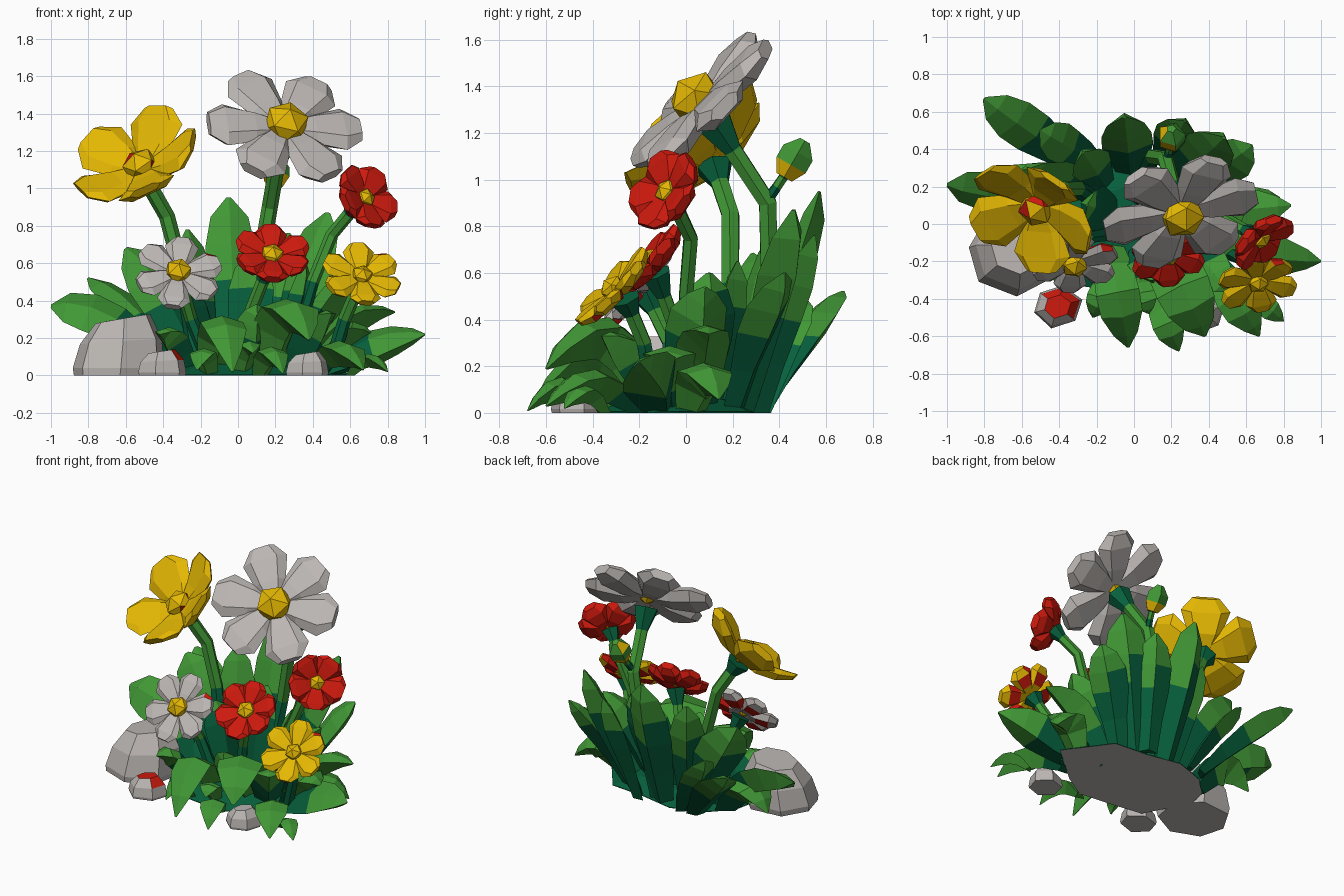
import bpy, bmesh, math, random
from mathutils import Vector as V

if "Cube" in bpy.data.objects:
    bpy.data.objects.remove(bpy.data.objects["Cube"])
random.seed(4)

def material(name, c):
    m = bpy.data.materials.new(name)
    m.diffuse_color = (*c, 1)
    m.use_nodes = True
    m.node_tree.nodes["Principled BSDF"].inputs["Base Color"].default_value = m.diffuse_color
    return m

MATS = [material("bright_green", (0.052, 0.31, 0.036)), material("deep_green", (0.002, 0.115, 0.046)),
        material("grey", (0.5, 0.47, 0.45)), material("yellow", (0.78, 0.48, 0.001)),
        material("red", (0.61, 0.01, 0.004))]
GREEN, DEEP, GREY, YELLOW, RED = range(5)

def finish(name, bm):
    for v in bm.verts:
        v.co.z = max(v.co.z, 0)
    bmesh.ops.recalc_face_normals(bm, faces=bm.faces)
    me = bpy.data.meshes.new(name)
    bm.to_mesh(me)
    bm.free()
    for m in MATS:
        me.materials.append(m)
    ob = bpy.data.objects.new(name, me)
    bpy.context.collection.objects.link(ob)
    return ob

def loft(bm, rings, color):
    """Skin a list of point rings; color(ring index, side index) gives the material."""
    vs = [[bm.verts.new(p) for p in r] for r in rings]
    n = len(vs[0])
    for i in range(len(vs) - 1):
        for j in range(n):
            k = (j + 1) % n
            f = bm.faces.new((vs[i][j], vs[i][k], vs[i + 1][k], vs[i + 1][j]))
            f.material_index = color(i, j)
    bm.faces.new(vs[0][::-1]).material_index = color(0, 0)
    bm.faces.new(vs[-1]).material_index = color(len(vs) - 2, 0)

def bezier(a, b, c, t):
    return a * (1 - t) ** 2 + b * 2 * t * (1 - t) + c * t * t

BLUNT = (0.5, 0.75, 0.95, 1, 0.72, 0.1)
POINTED = (0.6, 0.85, 1, 0.88, 0.5, 0.05)

# Leaf: fat diamond section swept along an arched path, rolled to face the front
def leaf(name, base, tip, width, arch=0.1, deep=0.5, roll=0.0, thick=0.65, shape=BLUNT):
    a, c = V(base), V(tip)
    b = a.lerp(c, 0.45) + V((0, 0, arch))
    out = V((c.x - a.x, c.y - a.y, 0)).normalized()
    flat = V((-out.y, out.x, 0))
    ts = (0, 0.25, 0.5, 0.7, 0.88, 1)
    rings = []
    for t, w in zip(ts, shape):
        p = bezier(a, b, c, t)
        tan = (bezier(a, b, c, t + 0.01) - bezier(a, b, c, t - 0.01)).normalized()
        nor = tan.cross(flat).normalized() + V((0, -roll, 0))
        nor = (nor - tan * nor.dot(tan)).normalized()
        side = nor.cross(tan)
        h = w * width / 2 * random.uniform(0.93, 1.07)
        rings.append([p - side * h, p + nor * 0.3 * h, p + side * h, p - nor * thick * h])
    bm = bmesh.new()
    loft(bm, rings, lambda i, j: DEEP if ts[i + 1] <= deep + (0.2 if j == 2 and shape is BLUNT else 0) else GREEN)
    finish(name, bm)

# Stem: tapered six-sided tube flaring under the bloom
def stem(name, pts, r, flare=2.2):
    pts = [V(p) for p in pts]
    pts.insert(-1, pts[-2].lerp(pts[-1], 0.65))
    rs = [1.2] + [1] * (len(pts) - 2) + [flare]
    rings = []
    for i, p in enumerate(pts):
        tan = (pts[min(i + 1, len(pts) - 1)] - pts[max(i - 1, 0)]).normalized()
        u = tan.cross(V((0, 1, 0.2))).normalized()
        w = tan.cross(u)
        rings.append([p + (u * math.cos(k * math.pi / 3) + w * math.sin(k * math.pi / 3)) * r * rs[i]
                      for k in range(6)])
    bm = bmesh.new()
    last = len(pts) - 2
    loft(bm, rings, lambda i, j: DEEP if i in (0, last) else GREEN)
    finish(name, bm)

# Flower: thick faceted petals around a domed centre
def flower(name, pos, normal, radius, count, pw, petal, centre, cr, start=0, cup=0.2, thick=0.2, tint=False):
    pos, n = V(pos), V(normal).normalized()
    u = V((0, 0, 1)).cross(n).normalized()
    w = n.cross(u)
    bm = bmesh.new()
    for k in range(count):
        a = math.radians(start) + 2 * math.pi * k / count + random.uniform(-0.05, 0.05)
        d = u * math.cos(a) + w * math.sin(a)
        s = n.cross(d)
        L = radius * random.uniform(0.97, 1.03)
        rings = []
        for t, f in ((0.08, 0.35), (0.4, 0.7), (0.78, 1), (1, 0.55)):
            c = pos + d * L * t + n * (L * cup * t * t)
            h, th = pw * f / 2, pw * thick * (1 if 0.1 < t < 1 else 0.6)
            rings.append([c - s * h, c - s * h * 0.6 + n * th * 0.8, c + s * h * 0.6 + n * th * 0.7,
                          c + s * h, c + s * h * 0.6 - n * th, c - s * h * 0.6 - n * th])
        # tinted blooms: red underside patches and side facets
        loft(bm, rings, lambda i, j: RED if tint and ((i == 1 and j in (3, 4)) or
             (k == 0 and i == 2 and j in (2, 3))) else petal)
    finish(name + "_petals", bm)
    bm = bmesh.new()
    bmesh.ops.create_icosphere(bm, subdivisions=1, radius=cr)
    for i, f in enumerate(bm.faces):
        f.material_index = RED if centre == RED and i % 4 == 1 else YELLOW
    for v in bm.verts:
        v.co = pos + n * cr * 0.35 + u * v.co.x + w * v.co.y + n * v.co.z * 0.85
    finish(name + "_centre", bm)

# Rock: jittered stack of rings with a chipped flat top
def rock(name, x, y, rx, ry, h, sides=7, red_top=False, shift=0.0, top=0.55):
    jit = [random.uniform(0.92, 1.08) for _ in range(sides)]
    rings = []
    for z, k in ((0, 0.96), (0.12, 1), (0.6, 0.9), (1, top)):
        rings.append([V((x + shift * z + math.cos(a) * rx * k * q, y + shift * z + math.sin(a) * ry * k * q,
                         h * z * (1 if z < 0.5 else 0.92 + 0.08 * math.cos(a))))
                      for a, q in zip([6.2832 * i / sides + 0.3 for i in range(sides)], jit)])
    bm = bmesh.new()
    loft(bm, rings, lambda i, j: RED if red_top and i == 2 and j in (0, 1, 5) else GREY)
    finish(name, bm)

# Tall back leaves: base, tip, width, arch, deep share, roll
BACK = [((-0.3, 0.32, 0), (-0.8, 0.67, 0.52), 0.26, 0.12, 0.5, 0.3), ((-0.02, 0.28, 0), (-0.05, 0.57, 0.95), 0.28, 0.1, 0.5),
        ((-0.15, 0.2, 0), (-0.27, 0.38, 0.78), 0.22, 0.05, 0.5), ((0.2, 0.25, 0), (0.48, 0.46, 0.87), 0.3, 0.05, 0.5, 0.6),
        ((0.15, 0.32, 0), (0.27, 0.55, 0.76), 0.24, 0.1, 0.5), ((0.3, 0.2, 0), (0.63, 0.42, 0.6), 0.24, 0.15, 0.5, 0.3),
        ((-0.2, 0.17, 0), (-0.6, 0.28, 0.68), 0.3, 0.12, 0.5, 1.2), ((-0.35, 0.12, 0), (-1.0, 0.21, 0.37), 0.3, 0.2, 0.5, 1.0),
        ((-0.2, 0.32, 0), (-0.5, 0.5, 0.5), 0.22, 0.1, 0.5), ((0.05, 0.1, 0), (0.08, 0.22, 0.65), 0.26, 0.05, 0.7),
        ((-0.1, 0.05, 0), (-0.25, 0.1, 0.5), 0.25, 0.05, 0.88), ((0.2, 0.05, 0), (0.36, 0.1, 0.6), 0.26, 0.05, 0.7)]
for i, args in enumerate(BACK):
    leaf("back_leaf_%d" % i, *args)

# Low leaves around the front and sides
FRONT = [((-0.14, -0.1, 0), (-0.03, -0.66, 0.02), 0.25, 0.55, 0.2), ((0.15, -0.1, 0.05), (0.38, -0.6, 0.19), 0.32, 0.5, 0.2),
         ((0.12, -0.4, 0), (0.24, -0.68, 0.01), 0.16, 0.25, 0), ((0.42, -0.2, 0), (0.67, -0.6, 0.03), 0.22, 0.28, 0.3),
         ((0.45, -0.12, 0), (1.0, -0.2, 0.22), 0.26, 0.12, 0.5, 0.7), ((0.3, 0.05, 0), (0.84, 0.1, 0.34), 0.24, 0.28, 0.4),
         ((0.25, 0.0, 0), (0.6, 0.08, 0.54), 0.28, 0.2, 0.5), ((0.5, 0.02, 0), (0.78, 0.14, 0.06), 0.24, 0.3, 0.2),
         ((-0.27, -0.1, 0), (-0.42, -0.32, 0.22), 0.2, 0.2, 0.5), ((-0.15, -0.3, 0), (-0.22, -0.5, 0.03), 0.15, 0.22, 0.2),
         ((0.3, -0.1, 0), (0.5, -0.36, 0.33), 0.24, 0.2, 0.5), ((-0.4, 0.12, 0), (-0.8, 0.22, 0.1), 0.3, 0.4, 0.3),
         ((0.6, -0.35, 0), (0.8, -0.52, 0.02), 0.12, 0.18, 0), ((0.02, -0.28, 0), (0.08, -0.48, 0.12), 0.14, 0.2, 0),
         ((0.4, -0.05, 0), (0.72, -0.08, 0.22), 0.24, 0.25, 0.3), ((0.05, -0.1, 0), (0.1, -0.3, 0.38), 0.22, 0.1, 0.5)]
for i, args in enumerate(FRONT):
    leaf("front_leaf_%d" % i, *args, thick=1.0, shape=POINTED)

# Stems
stem("tall_white_stem", [(0.05, 0.25, 0), (0.1, 0.36, 0.5), (0.17, 0.35, 0.9), (0.23, 0.12, 1.25)], 0.043, 2.0)
stem("tall_yellow_stem", [(-0.2, 0.12, 0), (-0.3, 0.19, 0.55), (-0.38, 0.19, 0.85), (-0.5, 0.12, 1.06)], 0.043, 2.0)
stem("upper_red_stem", [(0.25, 0, 0), (0.4, 0, 0.5), (0.5, 0.02, 0.75), (0.64, -0.06, 0.92)], 0.034, 1.8)
stem("small_white_stem", [(-0.13, -0.05, 0), (-0.25, -0.07, 0.3), (-0.31, -0.17, 0.51)], 0.035, 2)
stem("middle_red_stem", [(0.03, -0.02, 0), (0.06, -0.03, 0.32), (0.17, -0.13, 0.6)], 0.035, 2)
stem("small_yellow_stem", [(0.48, -0.13, 0), (0.57, -0.18, 0.3), (0.65, -0.26, 0.49)], 0.035, 2)

# Blooms
flower("tall_white", (0.25, 0.07, 1.32), (0.2, -0.7, 0.68), 0.41, 6, 0.3, GREY, YELLOW, 0.125, -5, 0.03, 0.19)
flower("tall_yellow", (-0.51, 0.1, 1.1), (-0.38, -0.58, 0.7), 0.35, 5, 0.33, YELLOW, RED, 0.1, 88, 0.36, 0.14)
flower("upper_red", (0.67, -0.07, 0.94), (0.58, -0.67, 0.4), 0.18, 5, 0.2, RED, YELLOW, 0.055, 120, 0.25, 0.22)
flower("small_white", (-0.32, -0.2, 0.54), (0.05, -0.75, 0.6), 0.235, 6, 0.18, GREY, YELLOW, 0.075, 20, 0.05, 0.2, True)
flower("middle_red", (0.18, -0.15, 0.63), (0.1, -0.68, 0.68), 0.2, 6, 0.18, RED, YELLOW, 0.065, 25, 0.2, 0.22)
flower("small_yellow", (0.66, -0.3, 0.52), (0.15, -0.7, 0.65), 0.21, 6, 0.17, YELLOW, YELLOW, 0.06, 30, 0.15, 0.2, True)

# Bud branching backwards from the tall stem
stem("bud_stem", [(0.17, 0.34, 0.9), (0.19, 0.39, 0.97), (0.2, 0.43, 1.03)], 0.022, 1.5)
bm = bmesh.new()
axis, e1 = V((0, 0.5, 0.87)), V((1, 0, 0))
e2 = axis.cross(e1)
rings = [[V((0.2, 0.42, 1.01)) + axis * h + (e1 * math.cos(k * 1.2566) + e2 * math.sin(k * 1.2566)) * r
          for k in range(5)] for h, r in ((0, 0.04), (0.06, 0.075), (0.12, 0.075), (0.18, 0.025))]
loft(bm, rings, lambda i, j: YELLOW if i == 0 or (i + j) % 4 == 0 else GREEN)
finish("bud", bm)

# Rocks and soil pad hidden under the leaves
rock("large_rock", -0.65, -0.16, 0.26, 0.23, 0.33, 7, shift=0.03, top=0.6)
rock("front_left_rock", -0.41, -0.44, 0.135, 0.115, 0.14, 6, True)
rock("front_right_rock", 0.37, -0.47, 0.115, 0.11, 0.13, 6)
bm = bmesh.new()
rough = [random.uniform(0.85, 1.1) for _ in range(14)]
loft(bm, [[V((0.02 + 0.55 * s * q * math.cos(k * 0.4488), -0.03 + 0.36 * s * q * math.sin(k * 0.4488), z))
           for k, q in enumerate(rough)] for z, s in ((0, 1), (0.005, 1), (0.06, 0.6))], lambda i, j: DEEP)
for f in bm.faces:
    if len(f.verts) > 4 and f.calc_center_median().z < 0.001:
        f.material_index = GREY
finish("soil_pad", bm)
